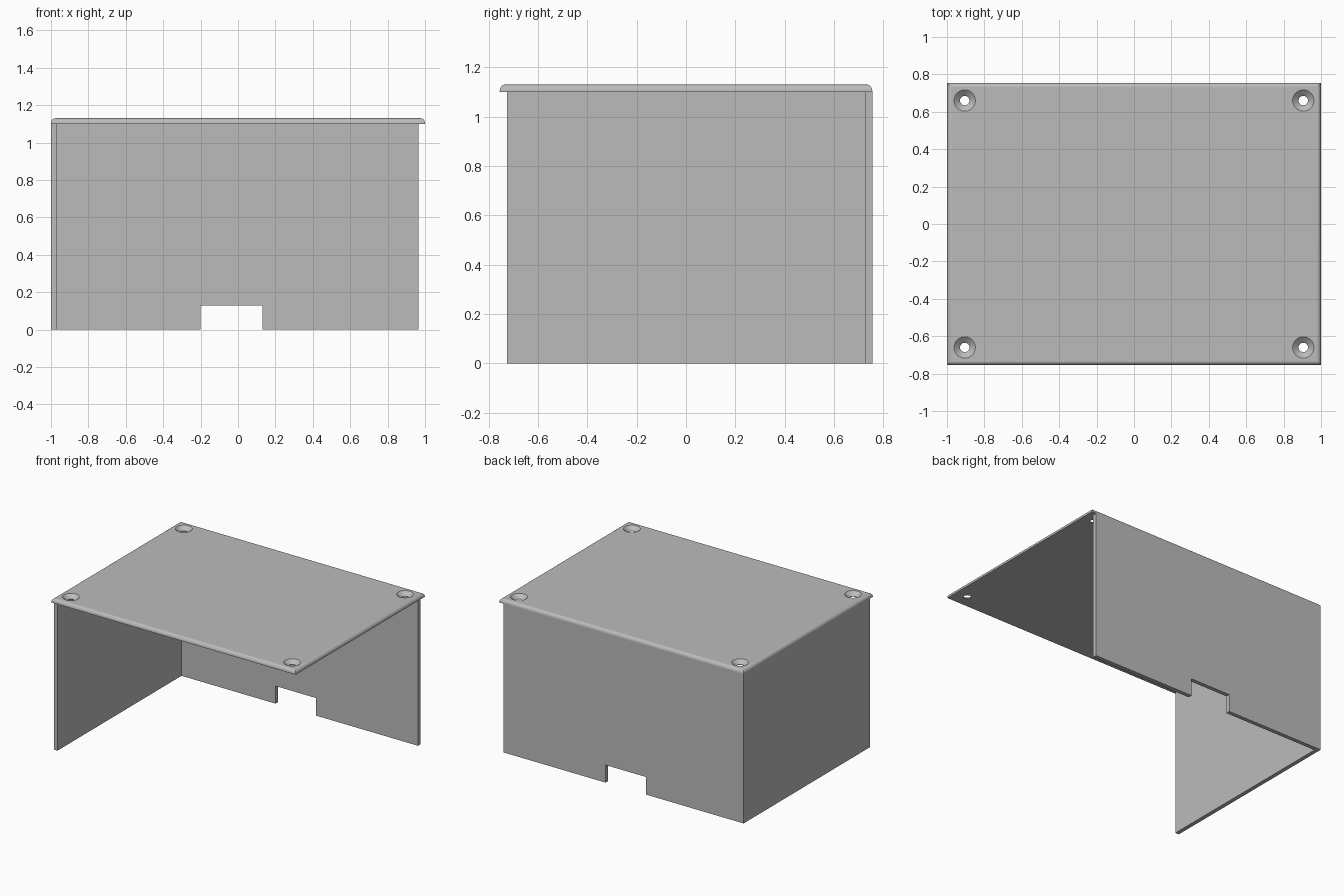
import bpy, bmesh, math

if "Cube" in bpy.data.objects:
    bpy.data.objects.remove(bpy.data.objects["Cube"], do_unlink=True)

W, D = 1.0, 0.755            # lid half width and half depth
WALL_TOP, TOP = 1.1, 1.13
THICK = 0.03

grey = bpy.data.materials.new("plain grey")
grey.use_nodes = True
grey.diffuse_color = (0.5, 0.5, 0.5, 1)
grey.node_tree.nodes["Principled BSDF"].inputs["Base Color"].default_value = (0.5, 0.5, 0.5, 1)


def add_object(name, bm):
    bmesh.ops.recalc_face_normals(bm, faces=bm.faces)
    mesh = bpy.data.meshes.new(name)
    bm.to_mesh(mesh)
    bm.free()
    mesh.materials.append(grey)
    obj = bpy.data.objects.new(name, mesh)
    bpy.context.collection.objects.link(obj)
    return obj


def prism(outline, z0, z1):
    """Extrude a plan outline upwards."""
    bm = bmesh.new()
    face = bm.faces.new([bm.verts.new((x, y, z0)) for x, y in outline])
    top = bmesh.ops.extrude_face_region(bm, geom=[face])["geom"]
    bmesh.ops.translate(bm, vec=(0, 0, z1 - z0),
                        verts=[v for v in top if isinstance(v, bmesh.types.BMVert)])
    return bm


def rectangle(x0, x1, y0, y1):
    return [(x0, y0), (x1, y0), (x1, y1), (x0, y1)]


def lathe(x, y, profile, sides=48):
    """Closed round solid from (radius, height) pairs."""
    bm = bmesh.new()
    rings = [[bm.verts.new((x + r * math.cos(i * math.tau / sides),
                            y + r * math.sin(i * math.tau / sides), z))
              for i in range(sides)] for r, z in profile]
    for a, b in zip(rings, rings[1:]):
        for i in range(sides):
            j = (i + 1) % sides
            bm.faces.new((a[i], a[j], b[j], b[i]))
    bm.faces.new(rings[0])
    bm.faces.new(rings[-1])
    return bm


def cut(obj, cutters):
    """Subtract the cutters, bake the result and remove them."""
    for c in cutters:
        mod = obj.modifiers.new("cut", 'BOOLEAN')
        mod.operation, mod.solver, mod.object = 'DIFFERENCE', 'EXACT', c
    graph = bpy.context.evaluated_depsgraph_get()
    mesh = bpy.data.meshes.new_from_object(obj.evaluated_get(graph))
    obj.modifiers.clear()
    obj.data = mesh
    for c in cutters:
        bpy.data.objects.remove(c, do_unlink=True)


# Side and back walls as one L-shaped sheet, with a cable notch
walls = add_object("side_and_back_walls", prism(
    [(-W, -0.725), (-W + THICK, -0.725), (-W + THICK, D - THICK),
     (0.965, D - THICK), (0.965, D), (-W, D)], 0, WALL_TOP))
notch = add_object("notch_cutter", prism(rectangle(-0.2, 0.13, 0.6, 0.9), -0.1, 0.13))
cut(walls, [notch])

# Lid with rounded upper edges
bm = prism(rectangle(-W, W, -D, D), WALL_TOP, TOP)
rim = [e for e in bm.edges if all(v.co.z > TOP - 0.001 for v in e.verts)]
bmesh.ops.bevel(bm, geom=rim, offset=0.025, segments=6, profile=0.5, affect='EDGES')
lid = add_object("lid", bm)

# Countersunk screw holes in the corners
hole = [(0.025, WALL_TOP - 0.02), (0.025, WALL_TOP + 0.003), (0.057, TOP), (0.057, TOP + 0.02)]
cut(lid, [add_object("hole_cutter", lathe(sx * 0.905, sy * 0.66, hole))
          for sx in (-1, 1) for sy in (-1, 1)])

# Smooth fillets and holes, with flat panels kept flat
bpy.ops.object.select_all(action='DESELECT')
lid.select_set(True)
bpy.context.view_layer.objects.active = lid
bpy.ops.object.shade_smooth_by_angle(angle=math.radians(30))
weighted = lid.modifiers.new("flat panels", 'WEIGHTED_NORMAL')
weighted.keep_sharp = True
